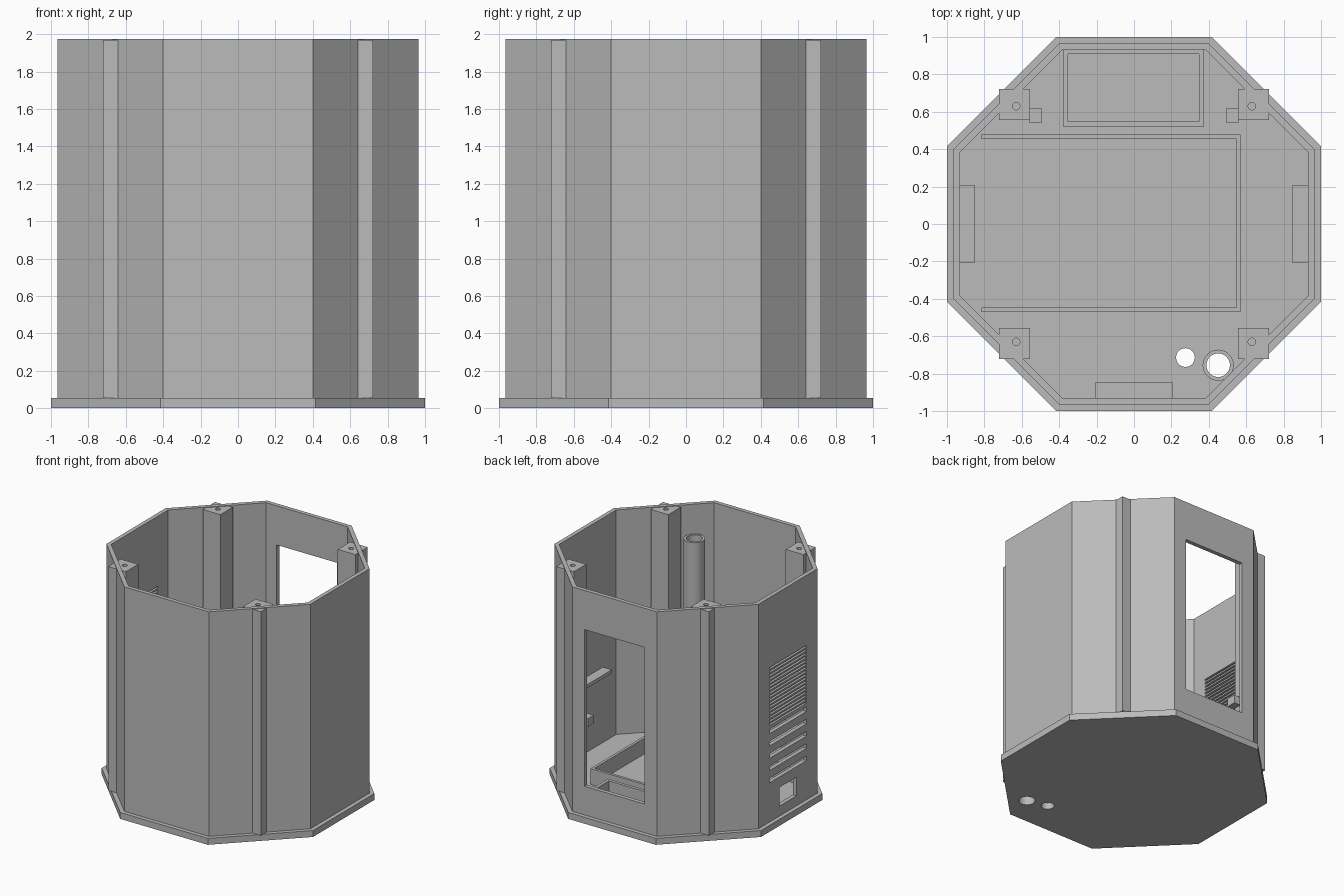
import bpy, bmesh, math
from mathutils import Matrix, Vector

cube = bpy.data.objects.get("Cube")
if cube:
    bpy.data.objects.remove(cube, do_unlink=True)

grey = bpy.data.materials.new("plain_grey")
grey.use_nodes = True
grey.diffuse_color = (0.5, 0.5, 0.5, 1)
bsdf = grey.node_tree.nodes["Principled BSDF"]
bsdf.inputs["Base Color"].default_value = (0.5, 0.5, 0.5, 1)
bsdf.inputs["Roughness"].default_value = 0.6

FLOOR, TOP = 0.055, 1.975


def finish(bm, name):
    bmesh.ops.recalc_face_normals(bm, faces=bm.faces)
    mesh = bpy.data.meshes.new(name)
    bm.to_mesh(mesh)
    bm.free()
    mesh.materials.append(grey)
    obj = bpy.data.objects.new(name, mesh)
    bpy.context.collection.objects.link(obj)
    return obj


def add_box(bm, x, y, z):
    centre = Vector([(a + b) / 2 for a, b in (x, y, z)])
    size = Vector([b - a for a, b in (x, y, z)])
    matrix = Matrix.Translation(centre) @ Matrix.Diagonal(size).to_4x4()
    bmesh.ops.create_cube(bm, size=1, matrix=matrix)


def boxes(name, specs):
    bm = bmesh.new()
    for spec in specs:
        add_box(bm, *spec)
    return finish(bm, name)


def add_prism(bm, x, y, z, radius, sides, turn=0.0):
    matrix = Matrix.Translation((x, y, sum(z) / 2)) @ Matrix.Rotation(turn, 4, "Z")
    bmesh.ops.create_cone(bm, cap_ends=True, segments=sides, radius1=radius,
                          radius2=radius, depth=z[1] - z[0], matrix=matrix)


def octagon(name, apothem, z):
    bm = bmesh.new()
    add_prism(bm, 0, 0, z, apothem / math.cos(math.pi / 8), 8, math.pi / 8)
    return finish(bm, name)


def cylinders(name, specs):
    bm = bmesh.new()
    for x, y, z, radius in specs:
        add_prism(bm, x, y, z, radius, 32)
    return finish(bm, name)


def cut(obj, cutter):
    mod = obj.modifiers.new("cut", "BOOLEAN")
    mod.operation, mod.solver, mod.object = "DIFFERENCE", "EXACT", cutter
    bpy.context.view_layer.objects.active = obj
    bpy.ops.object.modifier_apply(modifier=mod.name)
    bpy.data.objects.remove(cutter, do_unlink=True)


def smooth(obj):
    bpy.ops.object.select_all(action="DESELECT")
    obj.select_set(True)
    bpy.context.view_layer.objects.active = obj
    bpy.ops.object.shade_smooth_by_angle(angle=math.radians(30))


# Base plate with the pipe opening and a cable hole
PIPE = (0.45, -0.755)
base = octagon("base_plate", 1.0, (0, FLOOR))
cut(base, cylinders("base_holes", [(*PIPE, (-0.1, 0.2), 0.063),
                                   (0.275, -0.714, (-0.1, 0.2), 0.05)]))

# Eight-sided wall shell
wall = octagon("wall_shell", 0.965, (FLOOR, TOP))
cut(wall, octagon("wall_core", 0.93, (-0.1, 2.1)))

# Back window, fine grille, wide slots and socket opening
through = (-1.1, -0.9)
openings = [((-0.285, 0.285), (0.9, 1.1), (0.3, 1.64)),
            (through, (-0.115, 0.115), (0.14, 0.3))]
for i in range(17):
    z = 0.88 + i * 0.03
    openings.append((through, (-0.25, 0.25), (z, z + 0.016)))
for i in range(5):
    z = 0.39 + i * 0.105
    openings.append((through, (-0.25, 0.25), (z, z + 0.04)))
cut(wall, boxes("wall_openings", openings))

# Corner posts with screw holes
for sx, side in ((1, "left"), (-1, "right")):
    for sy, end in ((1, "back"), (-1, "front")):
        xs = sorted((sx * 0.555, sx * 0.722))
        ys = sorted((sy * 0.555, sy * 0.722))
        post = boxes(f"{end}_{side}_post", [(xs, ys, (FLOOR, 1.97))])
        cut(post, cylinders("screw_hole", [(sx * 0.63, sy * 0.63, (1.75, 2.1), 0.02)]))
    # Small catch on each back post
    boxes(f"{side}_catch", [(sorted((sx * 0.495, sx * 0.56)), (0.54, 0.62), (0.62, 0.69))])

# Upright pipe
pipe = cylinders("pipe", [(*PIPE, (0.04, 1.72), 0.083)])
cut(pipe, cylinders("pipe_bore", [(*PIPE, (-0.1, 2), 0.063)]))
smooth(pipe)

# Low three-sided tray on the floor
rim = (FLOOR, 0.19)
boxes("main_tray_rim", [((-0.815, 0.57), (0.455, 0.478), rim),
                        ((-0.815, 0.57), (-0.47, -0.447), rim),
                        ((0.547, 0.57), (-0.447, 0.455), rim)])

# Closed tray behind the window
rim = (FLOOR, 0.17)
boxes("back_tray_rim", [((-0.38, 0.375), (0.52, 0.547), rim),
                        ((-0.38, 0.375), (0.91, 0.935), rim),
                        ((-0.38, -0.352), (0.547, 0.91), rim),
                        ((0.347, 0.375), (0.547, 0.91), rim)])

# Inside ledges
shelf = (0.67, 0.7)
boxes("left_ledge", [((0.845, 0.935), (-0.205, 0.205), shelf)])
boxes("right_ledge", [((-0.935, -0.85), (-0.205, 0.205), shelf)])
boxes("front_ledge", [((-0.205, 0.205), (-0.935, -0.845), shelf)])
